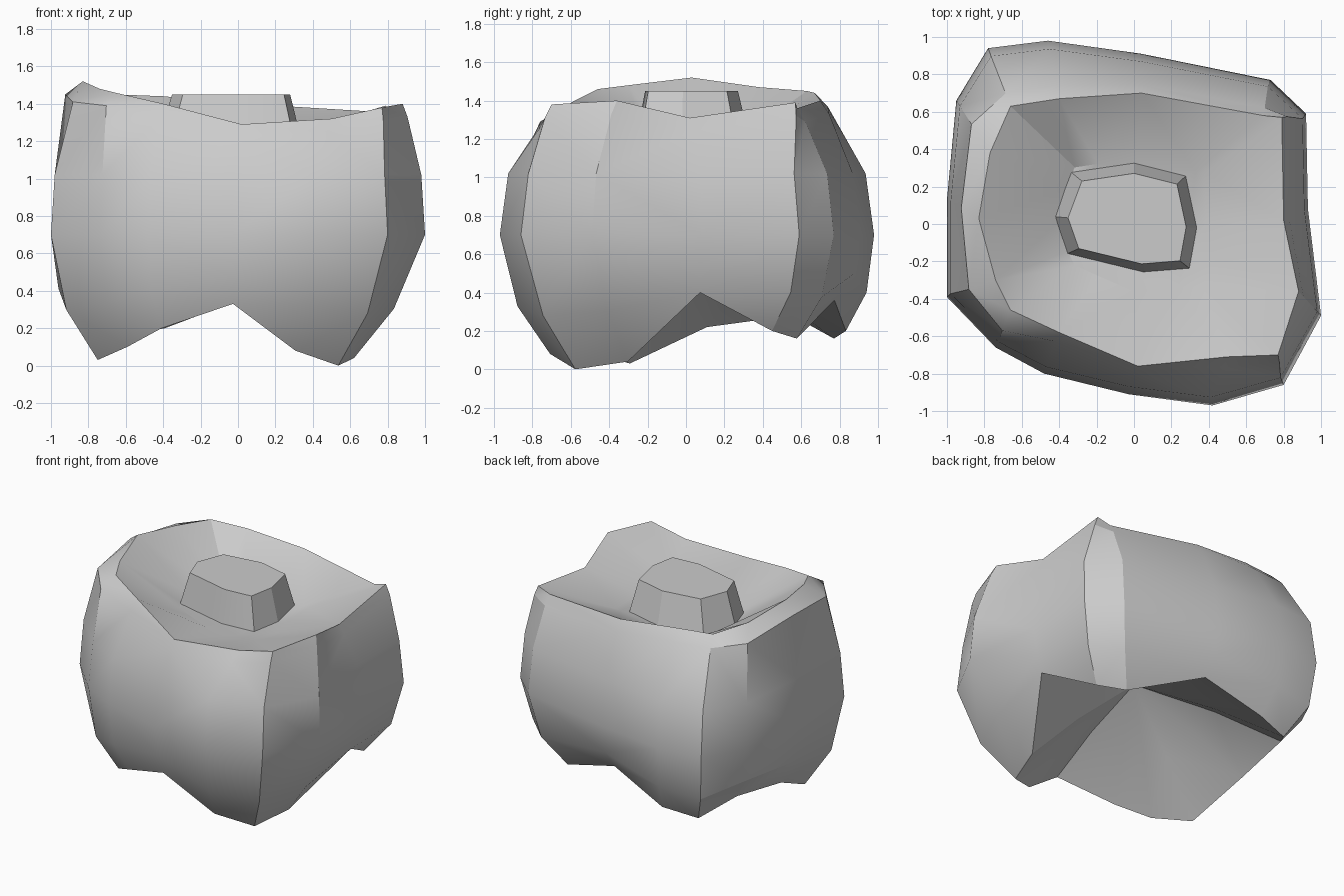
import bpy, bmesh, math
from mathutils import Vector

old = bpy.data.objects.get("Cube")
if old:
    bpy.data.objects.remove(old, do_unlink=True)

# Single material
grey = bpy.data.materials.new("plain grey")
grey.use_nodes = True
colour = (0.6, 0.6, 0.6, 1)
grey.diffuse_color = colour
grey.node_tree.nodes["Principled BSDF"].inputs["Base Color"].default_value = colour


def loft(name, rings, sharp_angle, start_tip=None):
    """Skin a stack of rings, close the far end, and close the near end with a fan or a flat cap."""
    bm = bmesh.new()
    loops = [[bm.verts.new(p) for p in ring] for ring in rings]
    count = len(loops[0])
    for low, high in zip(loops, loops[1:]):
        for i in range(count):
            j = (i + 1) % count
            bm.faces.new((low[i], low[j], high[j], high[i]))
    bm.faces.new(loops[-1])
    if start_tip:
        tip = bm.verts.new(start_tip)
        for i in range(count):
            bm.faces.new((tip, loops[0][(i + 1) % count], loops[0][i]))
    else:
        bm.faces.new(loops[0][::-1])
    bmesh.ops.triangulate(bm, faces=[f for f in bm.faces if len(f.verts) == 4])
    bmesh.ops.recalc_face_normals(bm, faces=bm.faces[:])
    mesh = bpy.data.meshes.new(name)
    bm.to_mesh(mesh)
    bm.free()
    mesh.materials.append(grey)
    ob = bpy.data.objects.new(name, mesh)
    bpy.context.collection.objects.link(ob)
    bpy.ops.object.select_all(action='DESELECT')
    ob.select_set(True)
    bpy.context.view_layer.objects.active = ob
    bpy.ops.object.shade_smooth_by_angle(angle=math.radians(sharp_angle))


# Columns round the body: girth x, y | crest x, y, z | foot height, foot spread
columns = [
    (-1, -.39, -.74, -.3, 1.48, .03, .75),
    (-.74, -.66, -.66, -.46, 1.46, .1, .8),
    (-.48, -.8, -.4, -.58, 1.4, .2, .85),
    (-.03, -.91, .02, -.76, 1.29, .33, .9),
    (.42, -.97, .5, -.71, 1.32, .08, .73),
    (.8, -.86, .77, -.7, 1.38, 0, .67),
    (1, -.49, .88, -.36, 1.4, .04, .62),
    (.93, .08, .8, .02, 1.31, .4, .92),
    (.92, .59, .79, .57, 1.39, .2, .76),
    (.73, .77, .69, .58, 1.36, .16, .75),
    (.04, .91, .04, .7, 1.4, .36, .85),
    (-.46, .98, -.4, .67, 1.44, .2, .85),
    (-.78, .94, -.66, .63, 1.45, .16, .82),
    (-.95, .66, -.77, .38, 1.47, .28, .84),
    (-1, .13, -.83, .03, 1.52, .22, .84),
]

apex = Vector((0, 0, .66))
hollow, foot, lower, girth, upper, shoulder, crest, floor = ([] for _ in range(8))
for gx, gy, cx, cy, cz, fz, spread in columns:
    g = Vector((gx, gy, .7))
    c = Vector((cx, cy, cz))
    f = Vector((gx * spread, gy * spread, fz))
    hollow.append(f.lerp(apex, .45) + Vector((0, 0, .03)))
    foot.append(f)
    # legs bulge a little between foot and girth
    low = f.lerp(g, .4)
    bulge = min(1.08, .96 / (spread * .6 + .4))
    lower.append((low.x * bulge, low.y * bulge, low.z))
    girth.append(g)
    upper.append((gx * .98, gy * .955, 1.02))
    # the left-hand rim is broad, the rest is narrow
    edge = g.lerp(c, .45 if gx < -.7 and gy < .9 else .78)
    shoulder.append((edge.x, edge.y, cz - .07))
    crest.append(c)
    floor.append((cx * .48, cy * .48, 1.22))

# Lumpy body with hollow underside and dished top
loft("body", [hollow, foot, lower, girth, upper, shoulder, crest, floor], 28,
     start_tip=apex)

# Faceted knob standing in the dish
outline = [(-.43, .04), (-.36, -.16), (.05, -.26), (.3, -.24),
           (.34, -.02), (.28, .26), (0, .33), (-.34, .28)]
base = [(x, y, 1.2) for x, y in outline]
top = [(x * .82, y * .82, 1.45) for x, y in outline]
loft("top_knob", [base, top], 20)
